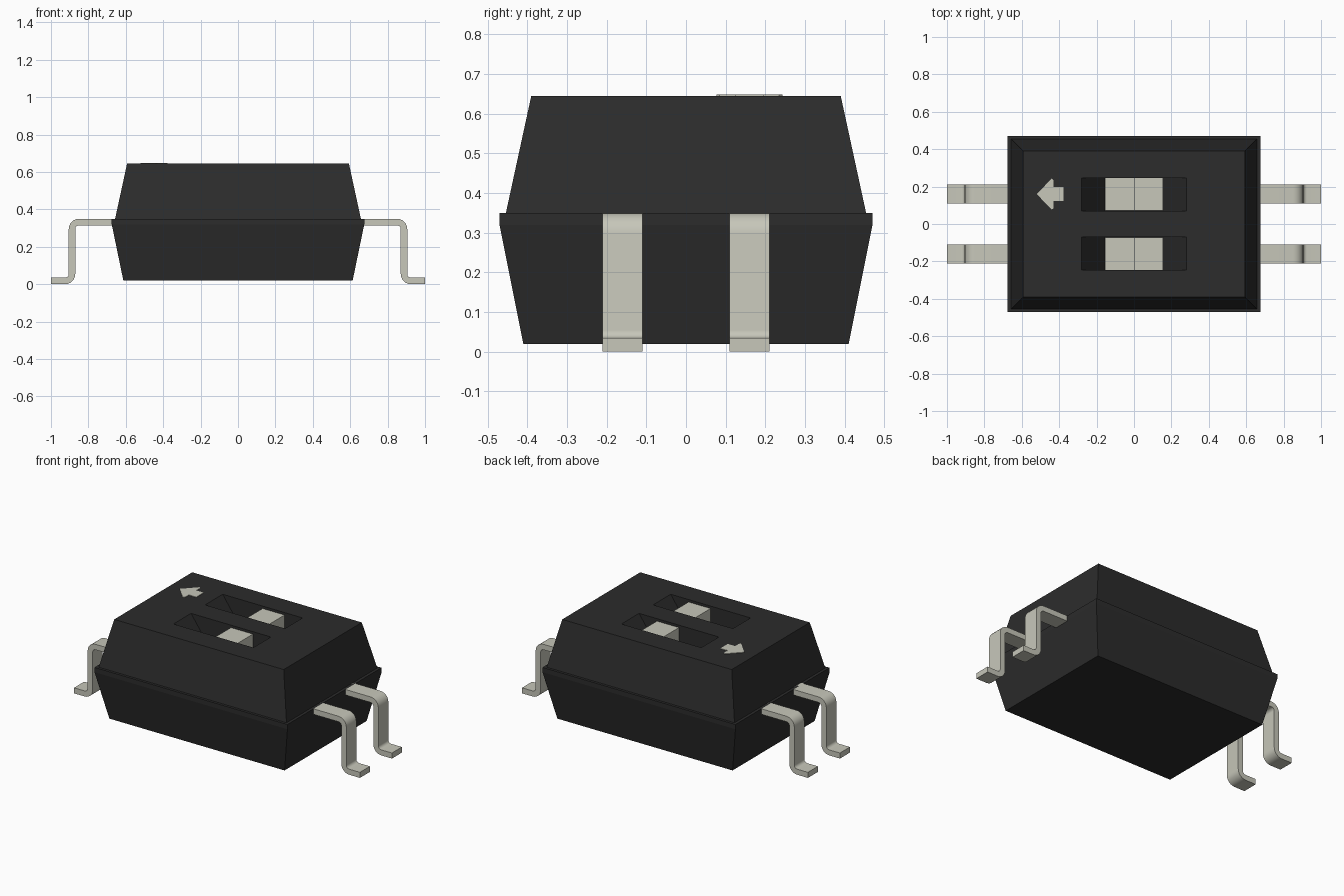
import bpy, bmesh, math

default = bpy.data.objects.get("Cube")
if default:
    bpy.data.objects.remove(default, do_unlink=True)


def material(name, rgb):
    m = bpy.data.materials.new(name)
    m.use_nodes = True
    m.diffuse_color = (*rgb, 1)
    m.node_tree.nodes["Principled BSDF"].inputs["Base Color"].default_value = (*rgb, 1)
    return m


BLACK = material("black plastic", (0.025, 0.025, 0.025))
METAL = material("pale metal", (0.57, 0.57, 0.49))


def finish(name, bm, mat):
    bmesh.ops.recalc_face_normals(bm, faces=bm.faces)
    mesh = bpy.data.meshes.new(name)
    bm.to_mesh(mesh)
    bm.free()
    mesh.materials.append(mat)
    ob = bpy.data.objects.new(name, mesh)
    bpy.context.collection.objects.link(ob)
    return ob


def extrude(name, points, vec, mat):
    """Prism from a closed outline swept along a vector."""
    bm = bmesh.new()
    face = bm.faces.new([bm.verts.new(p) for p in points])
    moved = bmesh.ops.extrude_face_region(bm, geom=[face])["geom"]
    bmesh.ops.translate(bm, vec=vec, verts=[v for v in moved if isinstance(v, bmesh.types.BMVert)])
    return finish(name, bm, mat)


def stacked_box(name, levels, mat):
    """Rectangular loft through (half x, half y, z) levels."""
    bm = bmesh.new()
    rings = [[bm.verts.new((sx * hx, sy * hy, z))
              for sx, sy in ((-1, -1), (1, -1), (1, 1), (-1, 1))] for hx, hy, z in levels]
    for a, b in zip(rings, rings[1:]):
        for i in range(4):
            j = (i + 1) % 4
            bm.faces.new((a[i], a[j], b[j], b[i]))
    bm.faces.new(rings[0])
    bm.faces.new(rings[-1])
    return finish(name, bm, mat)


# Housing: tapered base, rim ledge and tapered cover
TOP = 0.645
housing = stacked_box("housing", [(0.613, 0.41, 0.02), (0.675, 0.47, 0.32), (0.675, 0.47, 0.35),
                                  (0.657, 0.454, 0.35), (0.593, 0.39, TOP)], BLACK)

# Switch wells with sloping ends, each holding a stepped slider
FLOOR, HALF_W = 0.47, 0.088
for label, yc in (("front", -0.158), ("back", 0.158)):
    y0 = yc - HALF_W
    well = [(-0.156, y0, FLOOR), (0.156, y0, FLOOR), (0.29, y0, TOP + 0.015), (-0.29, y0, TOP + 0.015)]
    cutter = extrude(label + "_well_cutter", well, (0, 2 * HALF_W, 0), BLACK)
    cutter.hide_render = True
    cut = housing.modifiers.new("well", "BOOLEAN")
    cut.operation, cut.solver, cut.object = "DIFFERENCE", "EXACT", cutter
    bpy.context.view_layer.objects.active = housing
    bpy.ops.object.modifier_apply(modifier=cut.name)
    bpy.data.objects.remove(cutter, do_unlink=True)

    step = [(-0.156, FLOOR - 0.02), (0.154, FLOOR - 0.02), (0.154, TOP - 0.015),
            (0, TOP - 0.015), (0, FLOOR + 0.01), (-0.156, FLOOR + 0.01)]
    extrude(label + "_slider", [(x, y0 + 0.001, z) for x, z in step], (0, 2 * HALF_W - 0.002, 0), METAL)

# Arrow mark on the cover
half_arrow = [(-0.52, 0), (-0.44, 0.083), (-0.43, 0.075), (-0.43, 0.037), (-0.378, 0.037)]
outline = half_arrow + [(x, -y) for x, y in reversed(half_arrow[1:])]
extrude("arrow_mark", [(x, 0.16 + y, TOP - 0.001) for x, y in outline], (0, 0, 0.004), METAL)


# Bent legs
def arc(cx, cz, r, start, end, steps=6):
    return [(cx + r * math.cos(math.radians(start + (end - start) * i / steps)),
             cz + r * math.sin(math.radians(start + (end - start) * i / steps))) for i in range(steps + 1)]


T, R, OUT = 0.035, 0.02, 0.905
upper = (OUT - T - R, 0.35 - T - R)
lower = (OUT + R, T + R)
leg_profile = ([(0.6, 0.35)] + arc(*upper, R + T, 90, 0) + arc(*lower, R, 180, 270)
               + [(1, T), (1, 0)] + arc(*lower, R + T, 270, 180)
               + arc(*upper, R, 0, 90) + [(0.6, 0.35 - T)])
for side, sx in (("left", 1), ("right", -1)):
    for label, yc in (("front", -0.16), ("back", 0.16)):
        leg = extrude(f"{side}_{label}_leg", [(sx * x, yc - 0.05, z) for x, z in leg_profile],
                      (0, 0.1, 0), METAL)
        bpy.ops.object.select_all(action="DESELECT")
        leg.select_set(True)
        bpy.context.view_layer.objects.active = leg
        bpy.ops.object.shade_smooth_by_angle(angle=math.radians(35))
